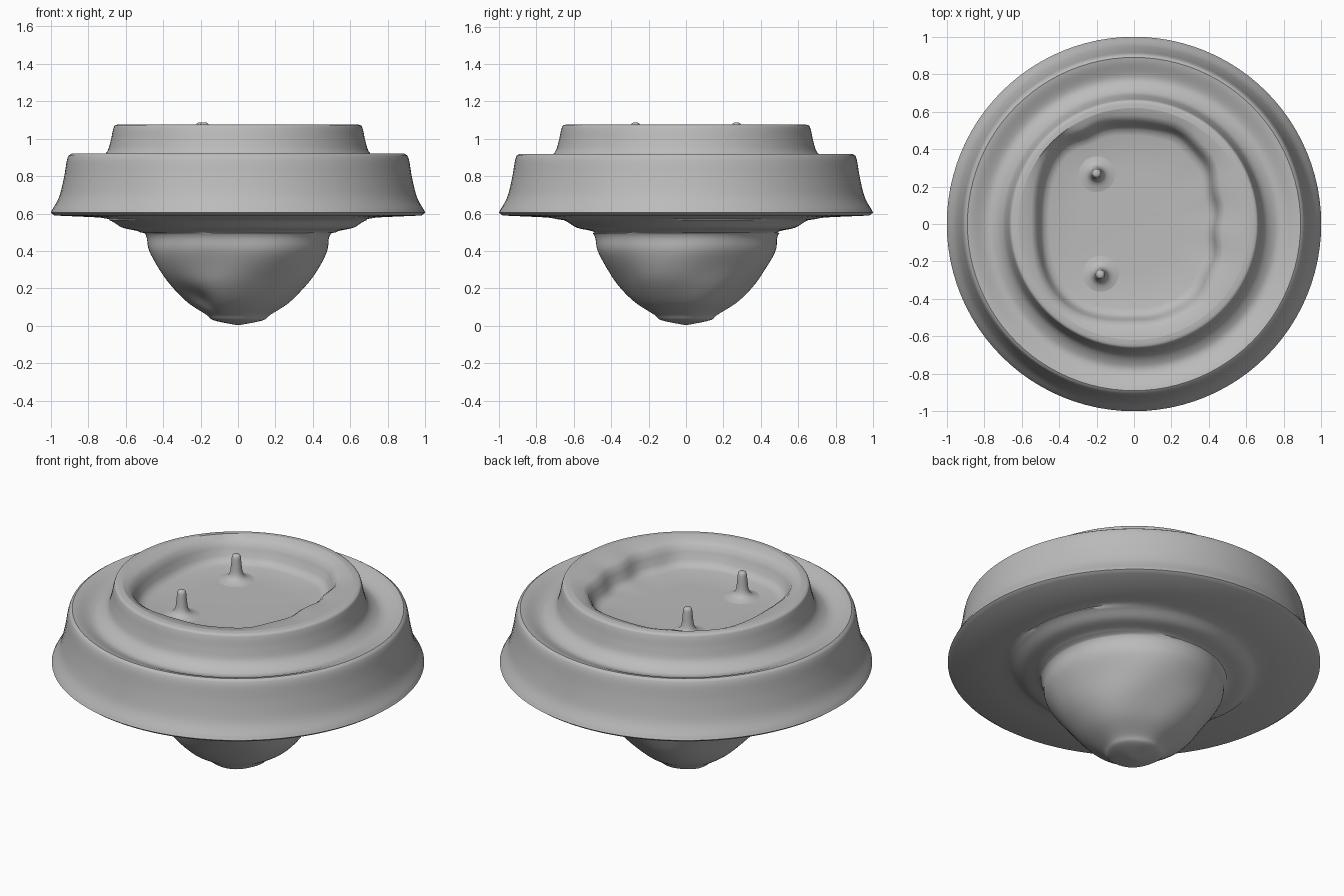
import bpy, bmesh, math
from mathutils import Vector

cube = bpy.data.objects.get("Cube")
if cube:
    bpy.data.objects.remove(cube, do_unlink=True)

SEGMENTS = 96
GREY = (0.5, 0.5, 0.5, 1)
grey = bpy.data.materials.new("plain grey")
grey.use_nodes = True
grey.diffuse_color = GREY
grey.node_tree.nodes["Principled BSDF"].inputs["Base Color"].default_value = GREY


def smooth_profile(points, steps=5):
    """Catmull-Rom curve through a few profile points."""
    pts = [Vector(p) for p in points]
    pts = [pts[0]] + pts + [pts[-1]]
    out = []
    for a, b, c, d in zip(pts, pts[1:], pts[2:], pts[3:]):
        for i in range(steps):
            t = i / steps
            out.append(0.5 * (2 * b + (c - a) * t + (2 * a - 5 * b + 4 * c - d) * t**2
                              + (3 * b - a - 3 * c + d) * t**3))
    return out + [pts[-1]]


def loft(name, rings, place, angle=40, cap=False):
    """Skin closed rings; place(ring, angle) returns each vertex position."""
    bm = bmesh.new()
    loops = [[bm.verts.new(place(ring, math.tau * k / SEGMENTS)) for k in range(SEGMENTS)]
             for ring in rings]
    for low, high in zip(loops, loops[1:]):
        for k in range(SEGMENTS):
            n = (k + 1) % SEGMENTS
            bm.faces.new((low[k], low[n], high[n], high[k]))
    if cap:
        bm.faces.new(loops[-1])
    mesh = bpy.data.meshes.new(name)
    bm.to_mesh(mesh)
    bm.free()
    mesh.materials.append(grey)
    obj = bpy.data.objects.new(name, mesh)
    bpy.context.collection.objects.link(obj)
    bpy.ops.object.select_all(action="DESELECT")
    obj.select_set(True)
    bpy.context.view_layer.objects.active = obj
    bpy.ops.object.shade_smooth_by_angle(angle=math.radians(angle))
    return obj


def circle(ring, a):
    return (ring[0] * math.cos(a), ring[0] * math.sin(a), ring[1])


# Stepped round lid: rim, flared skirt, dished ledge and raised collar
rim = [(0.64, 0.575), (0.98, 0.59), (1.0, 0.605), (0.99, 0.625)]
skirt = smooth_profile([(0.99, 0.625), (0.955, 0.69), (0.93, 0.79), (0.915, 0.88), (0.905, 0.91)])
ledge = smooth_profile([(0.89, 0.92), (0.86, 0.912), (0.79, 0.885), (0.745, 0.893),
                        (0.70, 0.93), (0.68, 0.99), (0.667, 1.05), (0.655, 1.072), (0.62, 1.077)])
loft("stepped_lid", [Vector(p) for p in rim] + skirt + ledge, circle)


# Rounded-square well sunk in the collar, with a slightly wavy edge on its left
def well_point(ring, a):
    grow, z, square = ring
    c, s = math.cos(a), math.sin(a)
    if square == 0:
        return (grow * c, grow * s, z)
    rx, ry = 0.48 * grow, 0.53 * grow
    power = 2.6
    r = (abs(c / rx) ** power + abs(s / ry) ** power) ** (-1 / power)
    wave = 0.008 * max(0, c) * math.sin(13 * a)
    notch = -0.025 * math.exp(-((a - 2.03) / 0.15) ** 2)
    r += (wave + notch) * grow
    return (-0.035 * square + r * c, 0.012 * square + r * s, z)


well = [(0.62, 1.077, 0), (1.07, 1.068, 1), (1.02, 1.05, 1), (0.99, 1.015, 1),
        (0.965, 0.975, 1), (0.93, 0.95, 1), (0.87, 0.94, 1), (0.5, 0.937, 1), (0.05, 0.937, 1)]
loft("sunken_well", well, well_point, cap=True)


# Spread flange under the lid that runs into the lumpy pointed bowl
def bowl_point(ring, a):
    r, z = ring
    depth = max(0, 0.5 - z) * 2
    lumps = 0.014 * math.sin(3 * a + 9 * z) + 0.010 * math.sin(5 * a - 14 * z + 1)
    dent = -0.04 * math.exp(-((a - 3.9) / 0.3) ** 2 - ((z - 0.14) / 0.06) ** 2)
    flange = 0.02 * math.sin(2 * a + 1) if 0.5 < z < 0.57 else 0
    r = r * (1 + lumps * min(1, depth * 2) * 1.6) + dent * min(1, r * 4) + flange
    return (r * math.cos(a), r * math.sin(a), z)


bowl = smooth_profile([(0.01, 0.005), (0.13, 0.03), (0.17, 0.06), (0.27, 0.125), (0.355, 0.21),
                       (0.42, 0.30), (0.475, 0.40), (0.488, 0.475), (0.515, 0.505),
                       (0.60, 0.525), (0.67, 0.565), (0.76, 0.582)])
loft("lumpy_bowl", bowl[::-1], bowl_point, cap=True).data.flip_normals()

# Two thin pegs that flare into the well floor
peg = smooth_profile([(0.11, 0.935), (0.06, 0.948), (0.036, 0.975), (0.028, 1.03),
                      (0.023, 1.075), (0.012, 1.087)], 3)
for name, x, y in (("back_peg", -0.2, 0.27), ("front_peg", -0.18, -0.27)):
    loft(name, peg, circle, cap=True).location = (x, y, 0)
